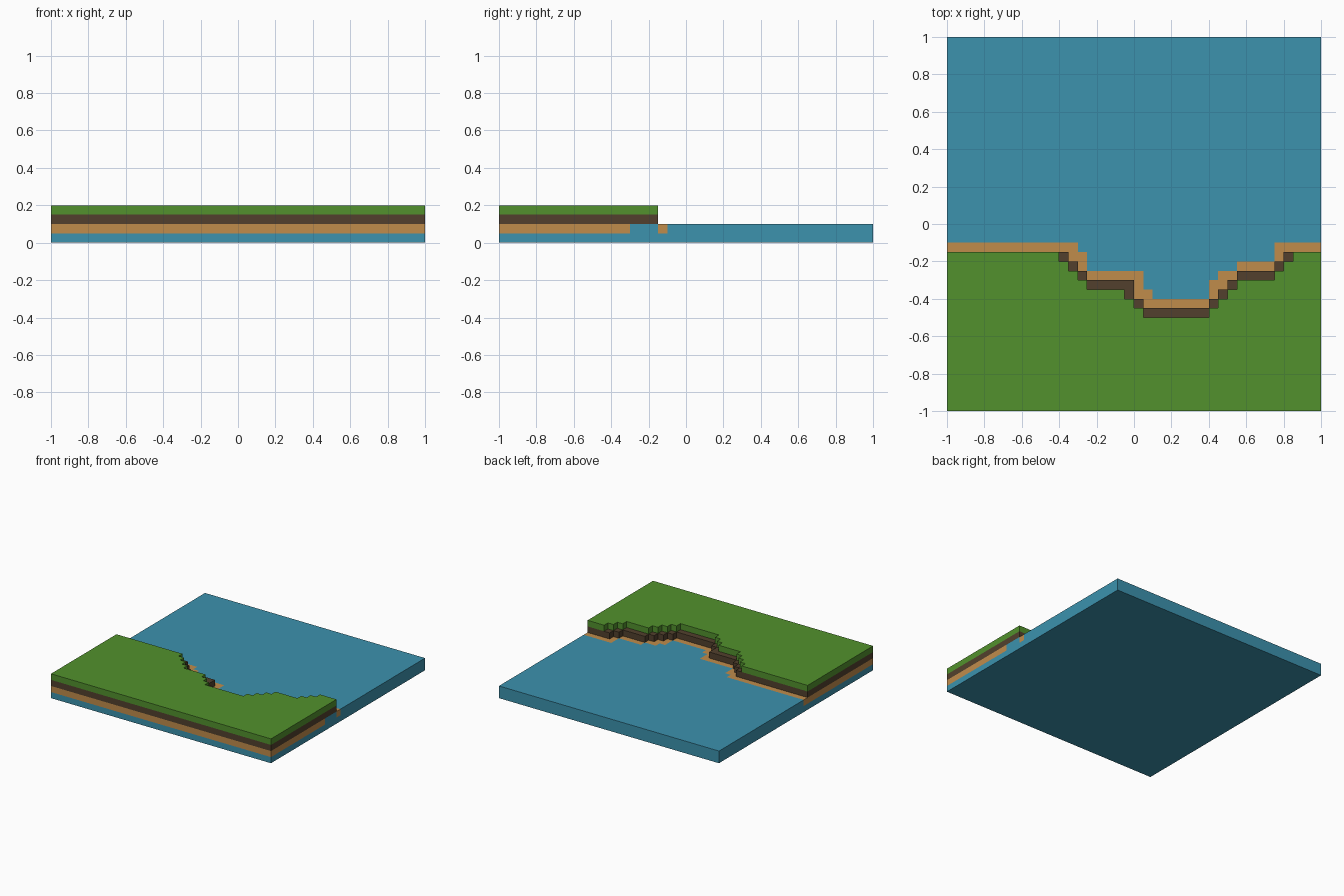
import bpy, bmesh

if "Cube" in bpy.data.objects:
    bpy.data.objects.remove(bpy.data.objects["Cube"])


def material(name, rgb):
    m = bpy.data.materials.new(name)
    m.diffuse_color = (*rgb, 1.0)
    m.use_nodes = True
    m.node_tree.nodes["Principled BSDF"].inputs["Base Color"].default_value = m.diffuse_color
    return m


WATER = material("water blue", (0.045, 0.287, 0.423))
SAND = material("sand tan", (0.527, 0.262, 0.071))
DIRT = material("dirt brown", (0.084, 0.051, 0.026))
GRASS = material("grass green", (0.084, 0.283, 0.026))


def shore_outline(steps, notch=()):
    """Steps are (x end, y of shore). Returns the land outline, front edge included."""
    pts, x = [(-1, -1)], -1
    for x_end, y in steps:
        pts += [(x, y), (x_end, y)]
        x = x_end
    return pts + list(notch) + [(1, -1)]


def prism(name, pts, z0, z1, mat):
    bm = bmesh.new()
    face = bm.faces.new([bm.verts.new((x, y, z0)) for x, y in pts])
    out = bmesh.ops.extrude_face_region(bm, geom=[face])["geom"]
    top = [g for g in out if isinstance(g, bmesh.types.BMVert)]
    bmesh.ops.translate(bm, verts=top, vec=(0, 0, z1 - z0))
    bmesh.ops.recalc_face_normals(bm, faces=bm.faces)
    me = bpy.data.meshes.new(name)
    bm.to_mesh(me)
    bm.free()
    me.materials.append(mat)
    ob = bpy.data.objects.new(name, me)
    bpy.context.collection.objects.link(ob)
    return ob


# stepped shorelines, one per layer
grass_steps = [(-.4, -.15), (-.35, -.2), (-.3, -.25), (-.25, -.3), (-.05, -.35),
               (0, -.4), (.05, -.45), (.4, -.5), (.45, -.45), (.5, -.4),
               (.55, -.35), (.75, -.3), (.8, -.25), (.85, -.2), (1, -.15)]
dirt_steps = [(-.35, -.15), (-.3, -.2), (-.25, -.25), (0, -.3), (.05, -.4),
              (.4, -.45), (.45, -.4), (.5, -.35), (.55, -.3), (.75, -.25),
              (.8, -.2), (1, -.15)]
sand_steps = [(-.3, -.1), (-.25, -.15), (.05, -.25), (.1, -.35), (.4, -.4),
              (.45, -.3), (.55, -.25), (.75, -.2), (1, -.1)]
# small water inlet in the sand on the right side
inlet = [(1, -.15), (.95, -.15), (.95, -.3), (1, -.3)]
sand_outline = shore_outline(sand_steps, inlet)

# land layers
prism("sand_layer", sand_outline, 0.05, 0.10, SAND)
prism("dirt_layer", shore_outline(dirt_steps), 0.10, 0.15, DIRT)
prism("grass_layer", shore_outline(grass_steps), 0.15, 0.20, GRASS)

# water slab with the sand bed cut out
water = prism("water_slab", [(-1, -1), (1, -1), (1, 1), (-1, 1)], 0, 0.10, WATER)
grow = lambda v: v * 1.1 if abs(v) == 1 else v
cutter = prism("sand_cutter", [(grow(x), grow(y)) for x, y in sand_outline],
               0.05, 0.2, WATER)
cutter.hide_render = True
mod = water.modifiers.new("sand bed", "BOOLEAN")
mod.operation, mod.solver, mod.object = "DIFFERENCE", "EXACT", cutter
bpy.context.view_layer.objects.active = water
bpy.ops.object.modifier_apply(modifier=mod.name)
bpy.data.objects.remove(cutter)
